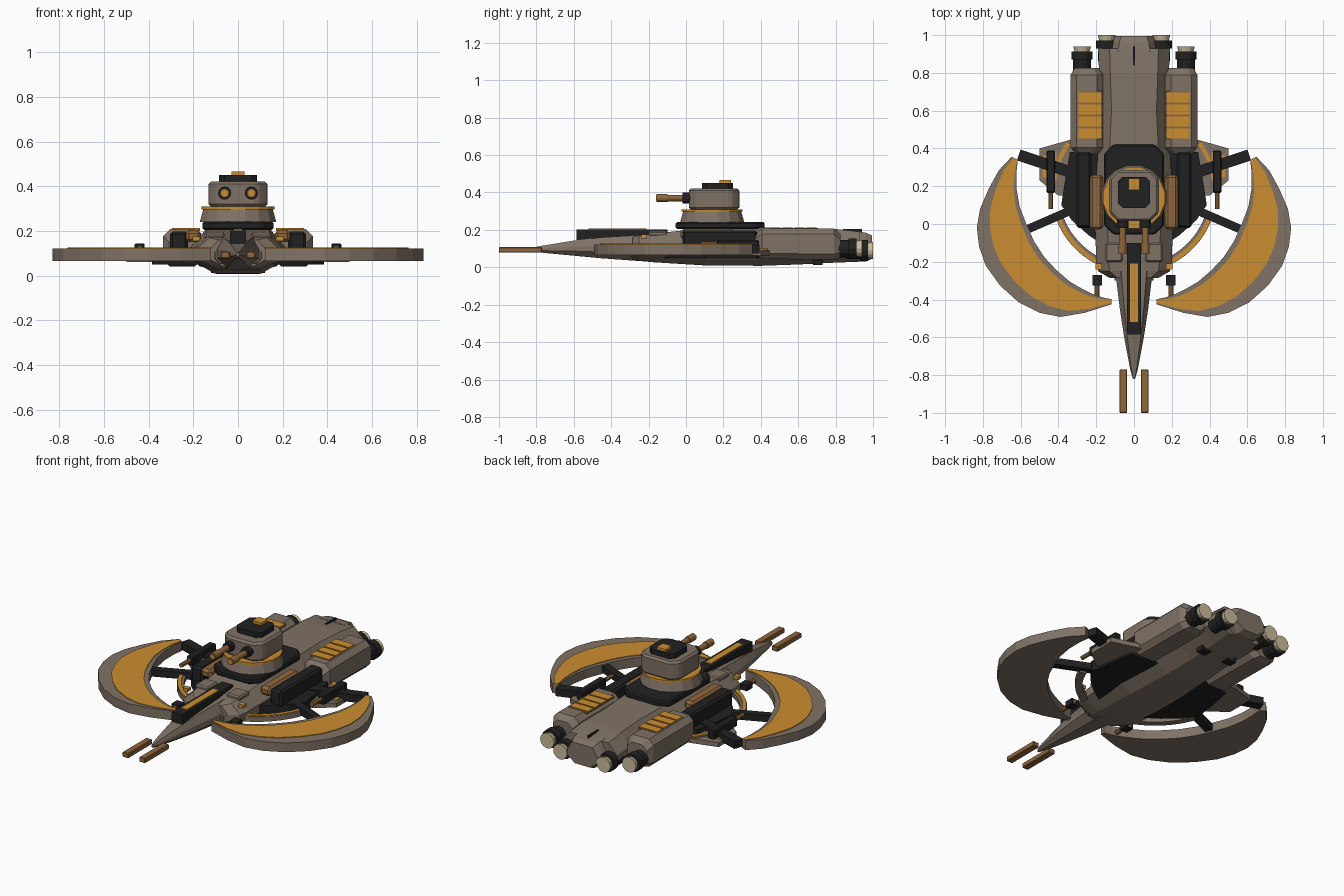
import bpy, bmesh, math
from mathutils import Vector

if "Cube" in bpy.data.objects:
    bpy.data.objects.remove(bpy.data.objects["Cube"])


def mat(name, r, g, b):
    m = bpy.data.materials.new(name)
    m.diffuse_color = (r, g, b, 1)
    m.use_nodes = True
    m.node_tree.nodes["Principled BSDF"].inputs["Base Color"].default_value = m.diffuse_color
    return m


TAN = mat("hull taupe", 0.215, 0.170, 0.133)
ORANGE = mat("amber trim", 0.60, 0.27, 0.03)
BROWN = mat("barrel bronze", 0.28, 0.135, 0.045)
BLACK = mat("dark metal", 0.015, 0.015, 0.015)
CREAM = mat("engine glow cream", 0.60, 0.50, 0.33)


def build(name, verts, faces, m, both=False, bevel=0):
    """Make a mesh object; both=True also makes its mirror image across x."""
    for s, tag in ((1, "_right"), (-1, "_left")) if both else ((1, ""),):
        me = bpy.data.meshes.new(name + tag)
        me.from_pydata([(s * v[0], v[1], v[2]) for v in verts], [], faces)
        bm = bmesh.new()
        bm.from_mesh(me)
        bmesh.ops.recalc_face_normals(bm, faces=bm.faces)
        bm.to_mesh(me)
        bm.free()
        me.materials.append(m)
        ob = bpy.data.objects.new(name + tag, me)
        bpy.context.collection.objects.link(ob)
        if bevel:
            mod = ob.modifiers.new("bevel", "BEVEL")
            mod.width, mod.segments = bevel, 1


def loft(name, rings, m, both=False, bevel=0):
    """Skin equal-length rings of points and cap both ends."""
    n, k = len(rings[0]), len(rings)
    faces = [(i * n + j, i * n + (j + 1) % n, (i + 1) * n + (j + 1) % n, (i + 1) * n + j)
             for i in range(k - 1) for j in range(n)]
    faces += [tuple(range(n)), tuple(range((k - 1) * n, k * n))]
    build(name, [p for r in rings for p in r], faces, m, both, bevel)


def prism(name, pts, z0, z1, m, both=False, bevel=0):
    loft(name, [[(x, y, z) for x, y in pts] for z in (z0, z1)], m, both, bevel)


def box(name, x0, x1, y0, y1, z0, z1, m, both=False, bevel=0):
    prism(name, [(x0, y0), (x1, y0), (x1, y1), (x0, y1)], z0, z1, m, both, bevel)


def tube(name, a, b, r0, r1, m, both=False, n=12):
    """Cylinder or cone between two points."""
    a, b = Vector(a), Vector(b)
    d = (b - a).normalized()
    u = d.orthogonal().normalized()
    w = d.cross(u)
    loft(name, [[c + r * (u * math.cos(t) + w * math.sin(t))
                 for t in [(i + 0.5) * math.tau / n for i in range(n)]]
                for c, r in ((a, r0), (b, r1))], m, both)


def hull_ring(y, w, z0, z1):
    """Eight-sided hull cross-section."""
    h = z1 - z0
    half = [(0.5 * w, z0), (w, z0 + 0.3 * h), (w, z0 + 0.6 * h), (0.68 * w, z1)]
    return [(x, y, z) for x, z in half] + [(-x, y, z) for x, z in reversed(half)]


def chamfer(x0, x1, y0, y1, c):
    return [(x0 + c, y0), (x1 - c, y0), (x1, y0 + c), (x1, y1 - c),
            (x1 - c, y1), (x0 + c, y1), (x0, y1 - c), (x0, y0 + c)]


# Nose spike and main hull
loft("nose_spike", [hull_ring(*s) for s in (
    (-0.82, 0.006, 0.085, 0.105), (-0.77, 0.02, 0.078, 0.115), (-0.6, 0.052, 0.062, 0.143),
    (-0.45, 0.075, 0.048, 0.16), (-0.2, 0.105, 0.03, 0.175))], TAN)
loft("main_hull", [hull_ring(*s) for s in (
    (-0.285, 0.13, 0.04, 0.16), (-0.25, 0.19, 0.035, 0.17), (-0.19, 0.2, 0.028, 0.178),
    (0.1, 0.21, 0.01, 0.21), (0.4, 0.19, 0.008, 0.213), (0.6, 0.175, 0.015, 0.21),
    (0.8, 0.185, 0.025, 0.205), (0.93, 0.19, 0.03, 0.19))], TAN)
loft("tail_block", [hull_ring(*s) for s in (
    (0.9, 0.125, 0.03, 0.195), (0.96, 0.115, 0.03, 0.185), (0.995, 0.10, 0.045, 0.17))], TAN)
box("rear_spine_slot", -0.005, 0.005, 0.84, 0.94, 0.19, 0.204, BLACK)
box("hull_cheek_step", 0.06, 0.15, -0.2, -0.1, 0.165, 0.195, TAN, True, 0.008)
box("hull_side_light", 0.17, 0.203, -0.24, -0.21, 0.155, 0.175, ORANGE, True)
box("belly_vent", 0.06, 0.12, 0.68, 0.73, 0.012, 0.04, BLACK, True)

# Dorsal rail on the nose with amber inlay
box("nose_rail", -0.036, 0.036, -0.585, -0.1, 0.145, 0.203, BLACK)
box("nose_rail_inlay", -0.02, 0.02, -0.52, -0.21, 0.202, 0.208, ORANGE)

# Forward cannons beside the nose tip
box("front_cannon", 0.036, 0.077, -1.0, -0.77, 0.078, 0.108, BROWN, True, 0.004)
tube("cannon_tip", (0.0565, -1.0, 0.093), (0.0565, -0.99, 0.093), 0.013, 0.013, ORANGE, True)
tube("cannon_housing", (0.07, -0.3, 0.09), (0.07, -0.24, 0.09), 0.035, 0.045, TAN, True, 8)

# Chin guns on the shoulders
box("chin_gun_mount", 0.17, 0.22, -0.325, -0.27, 0.07, 0.105, BLACK, True)
tube("chin_gun_barrel", (0.195, -0.385, 0.088), (0.195, -0.27, 0.088), 0.014, 0.014, BROWN, True, 8)

# Crescent wings: outer and inner outlines paired point for point
outer = [(0.648, 0.356), (0.715, 0.285), (0.77, 0.185), (0.815, 0.08), (0.832, -0.02), (0.82, -0.12),
         (0.785, -0.22), (0.71, -0.325), (0.61, -0.415), (0.5, -0.47), (0.39, -0.492), (0.26, -0.47), (0.12, -0.425)]
inner = [(0.615, 0.34), (0.623, 0.27), (0.622, 0.185), (0.605, 0.09), (0.57, 0.0), (0.53, -0.09),
         (0.475, -0.175), (0.41, -0.245), (0.34, -0.305), (0.28, -0.34), (0.22, -0.37), (0.17, -0.388), (0.12, -0.398)]


def crescent(name, out, inn, z0, z1, m):
    loft(name, [[(a[0], a[1], z0), (a[0], a[1], z1), (b[0], b[1], z1), (b[0], b[1], z0)]
                for a, b in zip(out, inn)], m, True)


def mix(a, b, t):
    return (a[0] + (b[0] - a[0]) * t, a[1] + (b[1] - a[1]) * t)


crescent("crescent_wing", outer, inner, 0.066, 0.122, TAN)
crescent("crescent_inlay", [mix(a, b, 0.26) for a, b in zip(outer, inner)],
         [mix(a, b, 0.9) for a, b in zip(outer, inner)], 0.12, 0.126, ORANGE)


# Wing struts
def strut(name, a, b, w, z0, z1):
    d = Vector((b[0] - a[0], b[1] - a[1])).normalized() * w / 2
    prism(name, [(a[0] - d.y, a[1] + d.x), (a[0] + d.y, a[1] - d.x),
                 (b[0] + d.y, b[1] - d.x), (b[0] - d.y, b[1] + d.x)], z0, z1, BLACK, True)


strut("rear_strut", (0.26, 0.25), (0.61, 0.365), 0.06, 0.075, 0.12)
strut("front_strut", (0.27, 0.10), (0.58, -0.035), 0.045, 0.075, 0.115)

# Inner arcs around the hull: taupe edge with amber top
for a0, a1 in ((-66, -20), (8, 36)):
    angs = [math.radians(a0 + (a1 - a0) * i / 10) for i in range(11)]

    def arc(r):
        return [(r * math.cos(t), 0.18 + r * math.sin(t)) for t in angs]
    crescent("inner_arc", arc(0.44), arc(0.40), 0.065, 0.095, TAN)
    crescent("inner_arc_trim", arc(0.437), arc(0.415), 0.094, 0.102, ORANGE)

# Side pylons and their guns
prism("side_pylon", [(0.28, 0.45), (0.34, 0.445), (0.5, 0.4), (0.5, 0.23), (0.4, 0.15), (0.28, 0.15)],
      0.062, 0.09, TAN, True)
prism("pylon_panel", [(0.41, 0.38), (0.485, 0.36), (0.485, 0.25), (0.41, 0.23)], 0.089, 0.095, ORANGE, True)
box("pylon_gun", 0.418, 0.463, 0.165, 0.39, 0.09, 0.145, BLACK, True, 0.006)
tube("pylon_gun_barrel", (0.44, 0.08, 0.122), (0.44, 0.18, 0.122), 0.013, 0.013, BROWN, True, 8)

# Dark machinery along the flanks
prism("flank_machinery", [(0.15, -0.12), (0.24, -0.06), (0.33, 0.02), (0.385, 0.10),
                          (0.37, 0.2), (0.34, 0.38), (0.15, 0.4)], 0.05, 0.115, BLACK, True)
box("flank_pod", 0.225, 0.305, -0.02, 0.38, 0.1, 0.198, BLACK, True, 0.012)
box("flank_bronze_panel", 0.165, 0.235, -0.03, 0.26, 0.15, 0.205, BROWN, True, 0.015)

# Engine nacelles with amber vents
loft("engine_nacelle", [[(x, y, z) for x, z in chamfer(0.25 - w, 0.25 + w, z0, z1, 0.03)]
                        for y, w, z0, z1 in ((0.37, 0.06, 0.07, 0.18), (0.405, 0.085, 0.045, 0.208),
                                             (0.79, 0.085, 0.04, 0.208), (0.825, 0.065, 0.05, 0.18))], TAN, True)
box("vent_backing", 0.17, 0.295, 0.45, 0.705, 0.2, 0.2095, BROWN, True)
for i in range(4):
    y = 0.452 + i * 0.064
    box("nacelle_vent_%d" % i, 0.17, 0.295, y, y + 0.053, 0.207, 0.213, ORANGE, True)

# Engine nozzles: outer pair and inner pair
for name, x, y, z, r in (("outer_nozzle", 0.275, 0.87, 0.1, 0.055), ("inner_nozzle", 0.145, 0.93, 0.09, 0.055)):
    tube(name + "_neck", (x, y - 0.07, z), (x, y, z), r * 0.85, r * 0.85, BLACK, True)
    tube(name + "_collar", (x, y, z), (x, y + 0.042, z), r, r, BLACK, True)
    tube(name + "_glow", (x, y + 0.04, z), (x, y + 0.07, z), r * 0.72, r * 0.85, CREAM, True)

# Turret: deck plate, cone base, amber ring, head
prism("turret_deck", chamfer(-0.16, 0.16, -0.055, 0.42, 0.05), 0.205, 0.243, BLACK, bevel=0.008)
tube("turret_base", (0, 0.14, 0.24), (0, 0.14, 0.3), 0.175, 0.158, TAN, n=16)
tube("turret_ring", (0, 0.14, 0.297), (0, 0.14, 0.31), 0.166, 0.166, ORANGE, n=16)
prism("turret_head", chamfer(-0.132, 0.132, 0.015, 0.285, 0.045), 0.308, 0.422, TAN, bevel=0.012)
prism("turret_hatch", chamfer(-0.085, 0.085, 0.085, 0.25, 0.025), 0.42, 0.452, BLACK)
box("turret_beacon", -0.03, 0.03, 0.18, 0.24, 0.45, 0.467, ORANGE)

# Turret guns
tube("turret_gun_collar", (0.06, -0.02, 0.37), (0.06, 0.03, 0.37), 0.03, 0.03, BLACK, True)
tube("turret_gun_barrel", (0.06, -0.14, 0.37), (0.06, 0.0, 0.37), 0.017, 0.017, BROWN, True)
tube("turret_gun_muzzle", (0.06, -0.158, 0.37), (0.06, -0.1, 0.37), 0.021, 0.021, BROWN, True)
tube("turret_gun_bore", (0.06, -0.16, 0.37), (0.06, -0.155, 0.37), 0.014, 0.014, ORANGE, True)
